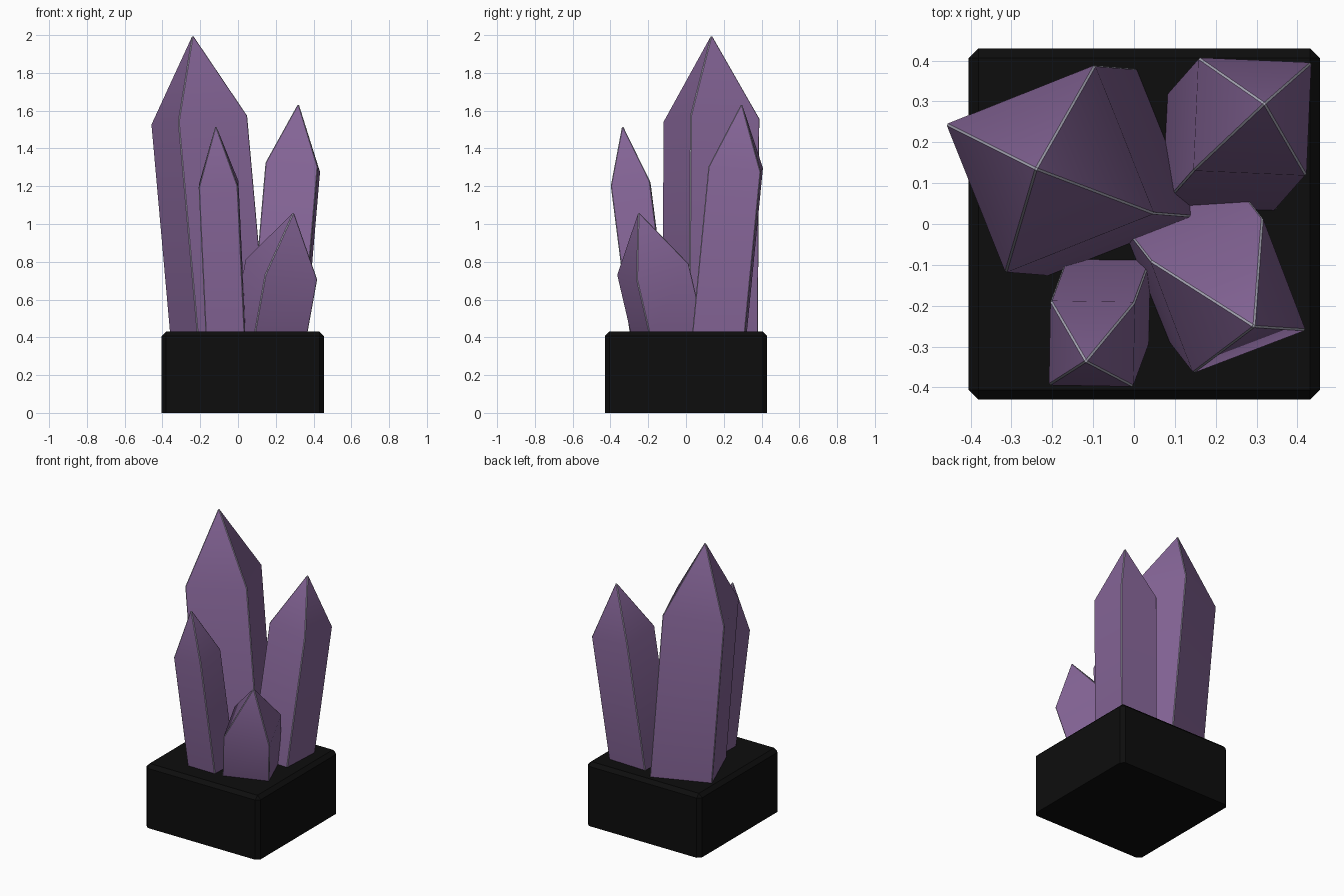
import bpy, bmesh, math
from mathutils import Vector, Matrix

if "Cube" in bpy.data.objects:
    bpy.data.objects.remove(bpy.data.objects["Cube"])

BASE_TOP = 0.43


def material(name, rgb):
    m = bpy.data.materials.new(name)
    m.diffuse_color = (*rgb, 1)
    m.use_nodes = True
    m.node_tree.nodes["Principled BSDF"].inputs["Base Color"].default_value = m.diffuse_color
    return m


black = material("black_stone", (0.004, 0.004, 0.004))
purple = material("purple_crystal", (0.235, 0.13, 0.31))
pale = material("pale_edge", (0.42, 0.41, 0.5))


def finish(name, bm, mats):
    bmesh.ops.recalc_face_normals(bm, faces=bm.faces)
    me = bpy.data.meshes.new(name)
    bm.to_mesh(me)
    bm.free()
    ob = bpy.data.objects.new(name, me)
    bpy.context.collection.objects.link(ob)
    for m in mats:
        me.materials.append(m)
    return ob


def crystal(name, centre, side, angle, shoulder, foot_shift, apex):
    """Leaning square prism with a pointed tip and thin pale bevelled edges."""
    bm = bmesh.new()
    height = shoulder - BASE_TOP
    slope = Vector(foot_shift) / height          # sideways drift per unit down
    rot = Matrix.Rotation(math.radians(angle), 2)
    tip = bm.verts.new(apex)
    ring, foot = [], []
    for sx, sy in ((-1, -1), (1, -1), (1, 1), (-1, 1)):
        off = rot @ Vector((sx, sy)) * side / 2
        z = shoulder + slope.dot(off)            # shoulder is square to the lean
        p = Vector(centre) + off
        q = p + slope * (z - BASE_TOP + 0.02)
        ring.append(bm.verts.new((p.x, p.y, z)))
        foot.append(bm.verts.new((q.x, q.y, BASE_TOP - 0.02)))
    for i in range(4):
        j = (i + 1) % 4
        bm.faces.new((foot[i], foot[j], ring[j], ring[i]))
        bm.faces.new((ring[i], ring[j], tip))
    bm.faces.new(foot[::-1])
    # pale edges run from foot to tip
    edges = [bm.edges.get((a, b)) for a, b in zip(foot, ring)]
    edges += [bm.edges.get((a, tip)) for a in ring]
    bmesh.ops.bevel(bm, geom=edges, offset=0.004, segments=1,
                    affect='EDGES', profile=0.5, material=1)
    ob = finish(name, bm, (purple, pale))
    bpy.ops.object.select_all(action='DESELECT')
    ob.select_set(True)
    bpy.context.view_layer.objects.active = ob
    bpy.ops.object.shade_smooth_by_angle(angle=math.radians(35))


# Base block, chamfered everywhere except around the bottom
bm = bmesh.new()
bmesh.ops.create_cube(bm, size=1, matrix=Matrix.Translation((0.025, 0, BASE_TOP / 2))
                      @ Matrix.Diagonal((0.86, 0.86, BASE_TOP, 1)))
upper = [e for e in bm.edges if max(v.co.z for v in e.verts) > 0.1]
bmesh.ops.bevel(bm, geom=upper, offset=0.024, segments=1, affect='EDGES', profile=0.5)
finish("base_block", bm, (black,))

# Crystals
crystal("tall_crystal", (-0.205, 0.135), 0.392, 21.7, 1.55, (0.1, -0.008), (-0.24, 0.135, 2.003))
crystal("back_crystal", (0.29, 0.263), 0.277, -2.5, 1.30, (-0.075, -0.085), (0.32, 0.295, 1.64))
crystal("slim_crystal", (-0.103, -0.293), 0.207, -1, 1.21, (0.037, 0.1), (-0.118, -0.337, 1.525))
crystal("short_crystal", (0.23, -0.175), 0.295, 20.9, 0.76, (-0.06, 0.077), (0.295, -0.252, 1.065))
